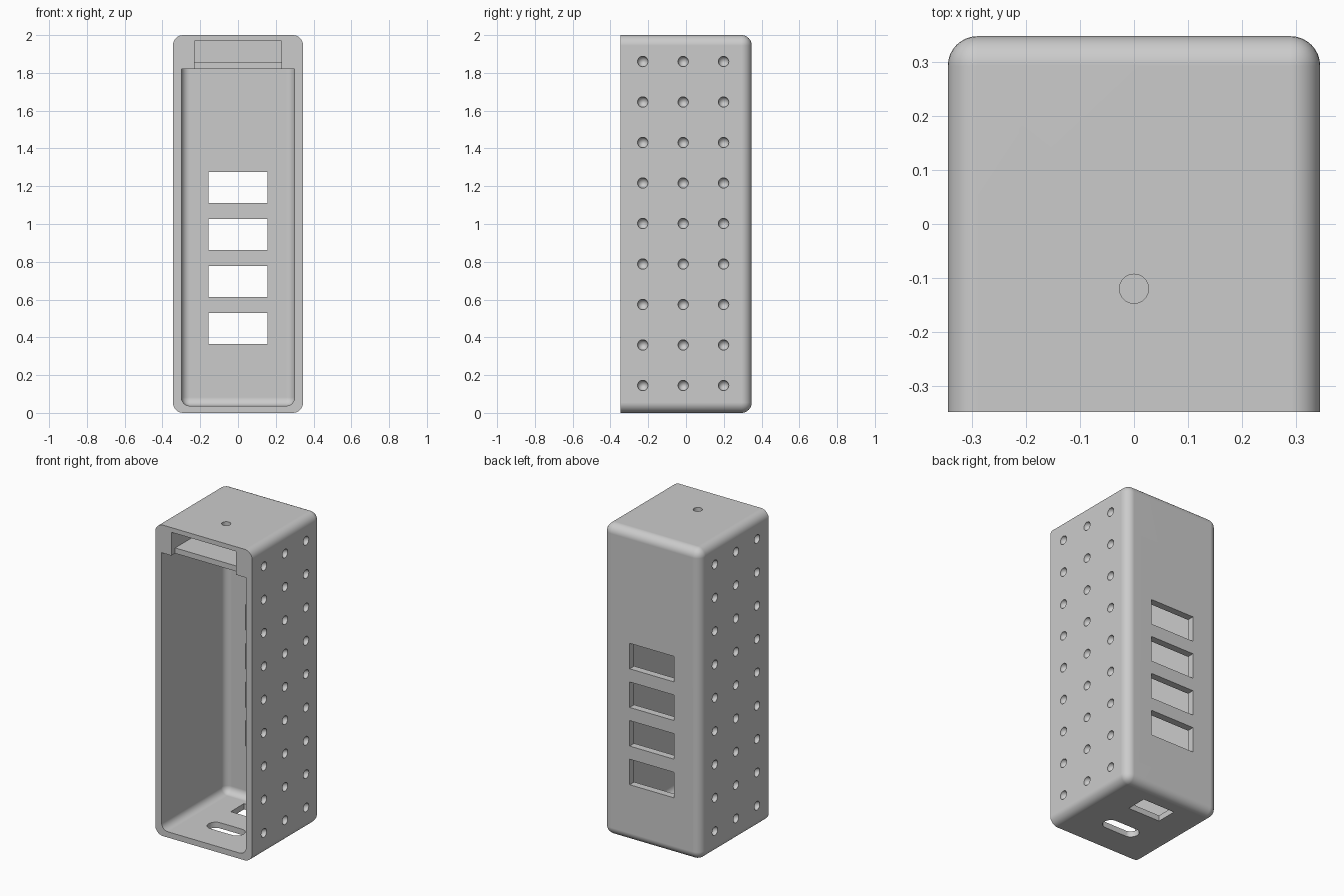
import bpy, bmesh, math
from mathutils import Matrix, Vector

if "Cube" in bpy.data.objects:
    bpy.data.objects.remove(bpy.data.objects["Cube"], do_unlink=True)

grey = bpy.data.materials.new("plain_grey")
grey.use_nodes = True
GREY = (0.6, 0.6, 0.6, 1)
grey.diffuse_color = GREY
grey.node_tree.nodes["Principled BSDF"].inputs["Base Color"].default_value = GREY


def add_box(bm, lo, hi):
    lo, hi = Vector(lo), Vector(hi)
    m = Matrix.Translation((lo + hi) / 2) @ Matrix.Diagonal((*(hi - lo), 1))
    return bmesh.ops.create_cube(bm, size=1, matrix=m)["verts"]


def add_cylinder(bm, centre, radius, depth):
    return bmesh.ops.create_cone(bm, cap_ends=True, segments=32, radius1=radius, radius2=radius,
                                 depth=depth, matrix=Matrix.Translation(centre))["verts"]


def round_edges(bm, radius, keep):
    """Round every edge except those lying in a plane picked out by keep."""
    edges = [e for e in bm.edges if not all(keep(v.co) for v in e.verts)]
    bmesh.ops.bevel(bm, geom=edges, offset=radius, segments=8, profile=0.5, affect='EDGES')


def finish(bm, name):
    bmesh.ops.recalc_face_normals(bm, faces=bm.faces)
    mesh = bpy.data.meshes.new(name)
    bm.to_mesh(mesh)
    bm.free()
    mesh.materials.append(grey)
    ob = bpy.data.objects.new(name, mesh)
    bpy.context.collection.objects.link(ob)
    return ob


def cut(target, bm):
    """Subtract the bmesh from the target and discard the cutter."""
    cutter = finish(bm, "cutter")
    cutter.hide_render = True
    mod = target.modifiers.new("cut", 'BOOLEAN')
    mod.operation, mod.solver, mod.object = 'DIFFERENCE', 'EXACT', cutter
    bpy.context.view_layer.objects.active = target
    bpy.ops.object.modifier_apply(modifier=mod.name)
    bpy.data.objects.remove(cutter, do_unlink=True)


W, FRONT, BACK, H = 0.345, -0.348, 0.348, 2.0
POST_Y = -0.12

# Outer shell, with square edges around the open front
bm = bmesh.new()
add_box(bm, (-W, FRONT, 0), (W, BACK, H))
round_edges(bm, 0.055, lambda c: c.y < 0)
housing = finish(bm, "housing")

# Main cavity, rounded at the floor and back, square at the ceiling
bm = bmesh.new()
add_box(bm, (-0.3, -0.5, 0.037), (0.3, 0.302, 1.82))
round_edges(bm, 0.045, lambda c: c.y < 0 or c.z > 1)
cut(housing, bm)

# Top pocket above a set-back shelf
bm = bmesh.new()
add_box(bm, (-0.23, -0.5, 1.855), (0.23, 0.11, 1.97))
cut(housing, bm)
bm = bmesh.new()
add_box(bm, (-0.23, -0.5, 1.78), (0.23, -0.31, 1.9))
cut(housing, bm)

# Round hole in the top, windows in the back, openings in the floor
bm = bmesh.new()
add_cylinder(bm, (0, POST_Y, 2), 0.027, 0.14)
for i in range(4):
    z = 0.448 + i * 0.2485
    add_box(bm, (-0.157, 0.25, z - 0.082), (0.157, 0.4, z + 0.082))
add_box(bm, (-0.115, 0.09, -0.1), (0.115, 0.225, 0.09))
slot = add_cylinder(bm, (0, POST_Y, 0), 0.05, 0.2)
for v in slot:
    v.co.x += math.copysign(0.075, v.co.x) if abs(v.co.x) > 1e-5 else 0
cut(housing, bm)

# Grid of round dimples on both sides
bm = bmesh.new()
turn = Matrix.Rotation(math.pi / 2, 4, 'Y')
for side in (-W, W):
    for y in (-0.229, -0.015, 0.199):
        for row in range(9):
            place = Matrix.Translation((side, y, 0.145 + row * 0.2144))
            bmesh.ops.create_uvsphere(bm, u_segments=20, v_segments=11, radius=0.028,
                                      matrix=place @ turn)
cut(housing, bm)

# Smooth shading with flat walls
bpy.ops.object.select_all(action='DESELECT')
housing.select_set(True)
bpy.context.view_layer.objects.active = housing
bpy.ops.object.shade_smooth_by_angle(angle=math.radians(30))
flat = housing.modifiers.new("flat_walls", 'WEIGHTED_NORMAL')
flat.keep_sharp = True
